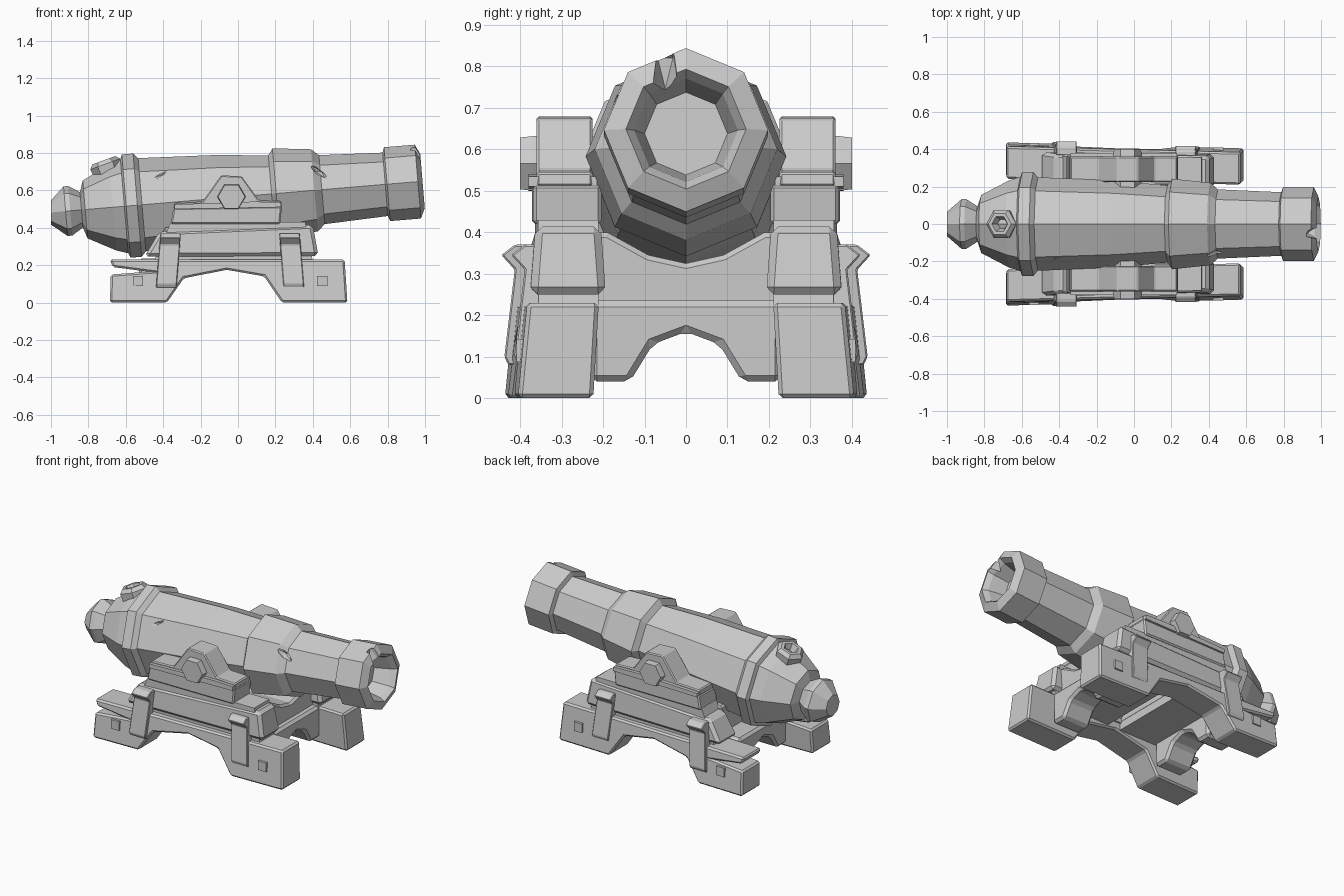
import bpy, bmesh
from math import pi, cos, sin, atan
from mathutils import Matrix, Vector

if "Cube" in bpy.data.objects:
    bpy.data.objects.remove(bpy.data.objects["Cube"])

TILT = Matrix.Translation((0, 0, 0.566)) @ Matrix.Rotation(-atan(0.084), 4, 'Y')


def finish(name, bm, bevel=0, mirror=False):
    bmesh.ops.recalc_face_normals(bm, faces=bm.faces)
    me = bpy.data.meshes.new(name)
    bm.to_mesh(me)
    bm.free()
    ob = bpy.data.objects.new(name, me)
    bpy.context.collection.objects.link(ob)
    if bevel:
        m = ob.modifiers.new("bevel", 'BEVEL')
        m.width, m.segments, m.limit_method = bevel, 1, 'ANGLE'
    if mirror:
        m = ob.modifiers.new("mirror", 'MIRROR')
        m.use_axis = (False, True, False)
    return ob


def skin(bm, rings):
    """Bridge equal-length closed rings and cap both ends."""
    vs = [[bm.verts.new(p) for p in r] for r in rings]
    n = len(vs[0])
    for a, b in zip(vs, vs[1:]):
        for i in range(n):
            bm.faces.new((a[i], a[(i + 1) % n], b[(i + 1) % n], b[i]))
    bm.faces.new(vs[0])
    bm.faces.new(vs[-1])


def lathe(name, profile, sides, matrix, axis='X'):
    bm = bmesh.new()
    rings = []
    for s, r in profile:
        ring = []
        for i in range(sides):
            u, v = r * cos(2 * pi * i / sides), r * sin(2 * pi * i / sides)
            p = {'X': (s, u, v), 'Y': (u, s, v), 'Z': (u, v, s)}[axis]
            ring.append(matrix @ Vector(p))
        rings.append(ring)
    skin(bm, rings)
    return finish(name, bm)


def side_part(name, pts, inner, outer, splay=0.025, bevel=0.01):
    """Front-view outline extruded in y; inner/outer = (y at z=0, lean per z)."""
    bm = bmesh.new()
    skin(bm, [[(x, y0 + k * z - splay * x, z) for x, z in pts]
              for y0, k in (inner, outer)])
    return finish(name, bm, bevel, True)


def cross_part(name, pts, x0, x1, lean=0, bevel=0.0, mirror=False):
    """End-view outline extruded along x."""
    bm = bmesh.new()
    skin(bm, [[(x + lean * z, y, z) for y, z in pts] for x in (x0, x1)])
    return finish(name, bm, bevel, mirror)


# Barrel with rear knob, bands, muzzle ring and bore
barrel = lathe("barrel", [
    (-1.03, 0.045), (-1.01, 0.065), (-0.925, 0.133), (-0.9, 0.133), (-0.84, 0.095),
    (-0.82, 0.155), (-0.67, 0.233), (-0.61, 0.252), (-0.6, 0.277), (-0.54, 0.277),
    (-0.515, 0.25), (-0.1, 0.232), (0.18, 0.206), (0.205, 0.242), (0.41, 0.22),
    (0.45, 0.185), (0.79, 0.17), (0.80, 0.198), (0.965, 0.198), (0.99, 0.145),
    (0.96, 0.125), (0.86, 0.1)], 8, TILT)
for v in barrel.data.vertices:          # trim the knob to the overall length
    v.co.x = max(v.co.x, -1.0)

# Battle-damage notches cut from the barrel
for loc, size, rot in [((1.0, -0.05, 0.80), (0.10, 0.035, 0.08), 0.2),
                       ((-0.38, -0.20, 0.705), (0.10, 0.03, 0.014), 0.6),
                       ((0.43, -0.16, 0.70), (0.06, 0.03, 0.018), -0.6)]:
    bm = bmesh.new()
    bmesh.ops.create_icosphere(bm, subdivisions=1, radius=1, matrix=Matrix.Translation(loc)
                               @ Matrix.Rotation(-rot, 4, 'Y') @ Matrix.Diagonal((*size, 1)))
    cutter = finish("notch_cutter", bm)
    cutter.hide_render = True
    m = barrel.modifiers.new("notch", 'BOOLEAN')
    m.operation, m.object, m.solver = 'DIFFERENCE', cutter, 'EXACT'
    bpy.context.view_layer.objects.active = barrel
    bpy.ops.object.modifier_apply(modifier=m.name)
    bpy.data.objects.remove(cutter)

# Hexagonal vent ring on the breech
lathe("vent_ring", [(-0.06, 0.075), (0.03, 0.085), (0.052, 0.065), (0.052, 0.045), (0.005, 0.025)],
      6, Matrix.Translation((-0.70, 0, 0.712)) @ Matrix.Rotation(-0.35, 4, 'Y'), 'Z')

# Arched lower rail with split rear end
side_part("lower_rail", [
    (-0.685, 0), (-0.38, 0), (-0.29, 0.13), (-0.06, 0.175), (0.14, 0.14), (0.235, 0),
    (0.585, 0), (0.57, 0.23), (-0.685, 0.23), (-0.67, 0.19), (-0.48, 0.165), (-0.68, 0.15)],
    (0.238, -0.06), (0.42, -0.10))

# Middle and upper cheek timbers
side_part("middle_cheek", [(-0.5, 0.245), (0.43, 0.25), (0.40, 0.415), (-0.42, 0.38)],
          (0.18, 0.07), (0.40, -0.08), 0.01, 0.018)
side_part("middle_plank", [(-0.45, 0.22), (0.40, 0.22), (0.36, 0.43), (-0.36, 0.43)],
          (0.215, 0), (0.36, 0), 0.01, 0)
side_part("upper_cheek", [(-0.36, 0.42), (0.225, 0.42), (0.235, 0.515), (-0.345, 0.505)],
          (0.205, 0), (0.37, 0), 0.005, 0.008)

# Trunnion cap strap and its flange
side_part("trunnion_cap", [
    (-0.345, 0.5), (0.235, 0.51), (0.23, 0.545), (0.11, 0.55), (0.02, 0.675), (-0.09, 0.68),
    (-0.19, 0.54), (-0.34, 0.535)], (0.225, 0), (0.36, 0), 0.0, 0.006)
side_part("cap_flange", [
    (-0.34, 0.50), (0.23, 0.51), (0.23, 0.535), (0.09, 0.54), (-0.18, 0.53), (-0.34, 0.525)],
    (0.215, 0), (0.38, 0), 0.0, 0)

# Hexagonal trunnion
lathe("trunnion", [(-0.40, 0.072), (-0.37, 0.076), (0.37, 0.076), (0.40, 0.072)],
      6, Matrix.Translation((-0.035, 0, 0.566)), 'Y')

# Iron straps and square bolts on the outside
strap = [(0.36, 0.37), (0.405, 0.37), (0.437, 0.345), (0.405, 0.31), (0.43, 0.10),
         (0.42, 0.08), (0.37, 0.08)]
for tag, x, dy, lean in (("rear", -0.445, 0.008, 0.08), ("front", 0.25, -0.016, -0.08)):
    cross_part(tag + "_strap", [(y + dy, z) for y, z in strap], x, x + 0.11, lean, 0.004, True)
for tag, x, y in (("rear", -0.535, 0.428), ("front", 0.45, 0.404)):
    bm = bmesh.new()
    bmesh.ops.create_cube(bm, size=1, matrix=Matrix.Translation((x, y - 0.02, 0.115))
                          @ Matrix.Diagonal((0.055, 0.05, 0.055, 1)))
    finish(tag + "_bolt", bm, 0, True)

# Cross members: arched lower beams and cradled upper beams, front and rear
half = [(0.23, 0.04), (0.135, 0.04), (0.08, 0.13)]
arch = half + [(0, 0.16)] + [(-y, z) for y, z in reversed(half)] + [(-0.23, 0.235), (0.23, 0.235)]
top = [(0.19, 0.40), (0.09, 0.345)]
cradle = [(0.23, 0.22), (0.23, 0.40)] + top + [(0, 0.325)] + \
    [(-y, z) for y, z in reversed(top)] + [(-0.23, 0.40), (-0.23, 0.22)]
for tag, a, b, c, d in (("rear", -0.53, -0.345, -0.40, -0.09), ("front", 0.215, 0.40, 0.0, 0.36)):
    cross_part(tag + "_arch_beam", arch, a, b, 0, 0.015)
    cross_part(tag + "_cradle_beam", cradle, c, d, 0, 0.012)
    cross_part(tag + "_floor_board", [(-0.23, 0.18), (0.23, 0.18), (0.23, 0.23), (-0.23, 0.23)],
               c, d)
